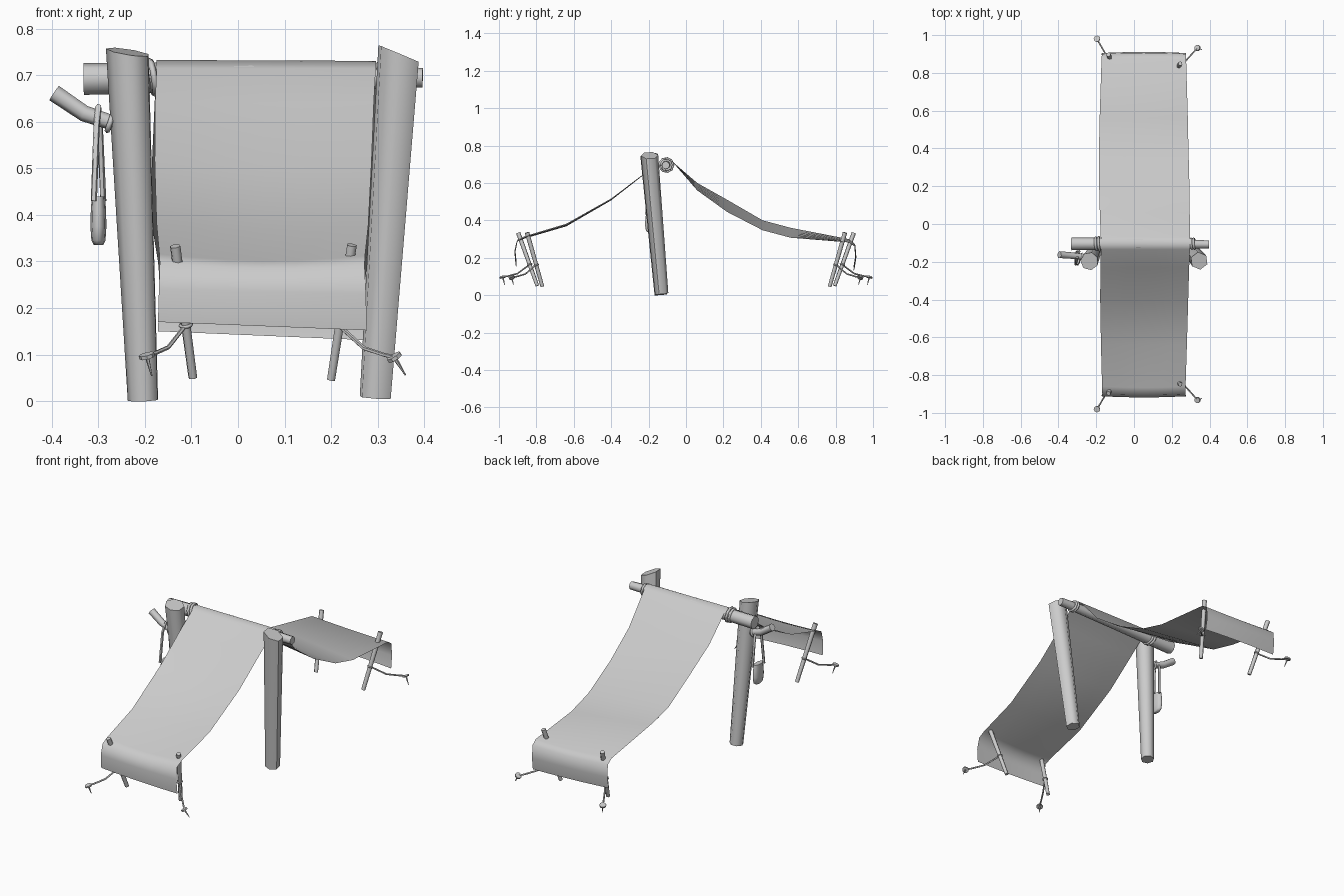
import bpy, bmesh, math
from mathutils import Vector

cube = bpy.data.objects.get("Cube")
if cube:
    bpy.data.objects.remove(cube, do_unlink=True)

GREY = (0.6, 0.6, 0.6, 1)
mat = bpy.data.materials.new("plain grey")
mat.use_nodes = True
mat.diffuse_color = GREY
mat.node_tree.nodes["Principled BSDF"].inputs["Base Color"].default_value = GREY


def finish(name, bm, angle=40):
    """Turn a bmesh into a shaded, coloured object."""
    mesh = bpy.data.meshes.new(name)
    bm.to_mesh(mesh)
    bm.free()
    obj = bpy.data.objects.new(name, mesh)
    bpy.context.collection.objects.link(obj)
    mesh.materials.append(mat)
    bpy.ops.object.select_all(action='DESELECT')
    bpy.context.view_layer.objects.active = obj
    obj.select_set(True)
    bpy.ops.object.shade_smooth_by_angle(angle=math.radians(angle))
    return obj


def tube(name, path, radii, sides=7, squash=1.0, tilt=(0, 0), angle=60):
    """Loft rings along a path; tilt slants the last ring by x and y."""
    pts = [Vector(p) for p in path]
    if not isinstance(radii, (list, tuple)):
        radii = [radii] * len(pts)
    bm = bmesh.new()
    rings = []
    for i, (p, r) in enumerate(zip(pts, radii)):
        along = pts[min(i + 1, len(pts) - 1)] - pts[max(i - 1, 0)]
        turn = along.to_track_quat('Z', 'Y')
        ring = []
        for k in range(sides):
            a = math.tau * k / sides
            off = turn @ Vector((r * math.cos(a), r * math.sin(a), 0))
            off.x *= squash
            if i == len(pts) - 1:
                off.z += tilt[0] * off.x + tilt[1] * off.y
            ring.append(bm.verts.new(p + off))
        rings.append(ring)
    for a, b in zip(rings, rings[1:]):
        for k in range(sides):
            n = (k + 1) % sides
            bm.faces.new((a[k], a[n], b[n], b[k]))
    bm.faces.new(rings[0][::-1])
    bm.faces.new(rings[-1])
    bmesh.ops.recalc_face_normals(bm, faces=bm.faces)
    return finish(name, bm, angle)


def rope_ring(name, centre, axis, radius, thick, sides=9):
    """A closed loop of rope around an axis."""
    turn = Vector(axis).to_track_quat('Z', 'Y')
    bm = bmesh.new()
    grid = []
    for i in range(sides):
        a = math.tau * i / sides
        row = []
        for k in range(5):
            b = math.tau * k / 5
            r = radius + thick * math.cos(b)
            v = Vector((r * math.cos(a), r * math.sin(a), thick * math.sin(b)))
            row.append(bm.verts.new(Vector(centre) + turn @ v))
        grid.append(row)
    for i in range(sides):
        a, b = grid[i], grid[(i + 1) % sides]
        for k in range(5):
            n = (k + 1) % 5
            bm.faces.new((a[k], b[k], b[n], a[n]))
    bmesh.ops.recalc_face_normals(bm, faces=bm.faces)
    return finish(name, bm, 80)


# Canvas rows: y, z at right edge, z at left edge, x of both edges, centre sag
rows = [
    (-0.905, 0.17, 0.152, -0.172, 0.277, 0),
    (-0.912, 0.24, 0.23, -0.17, 0.275, 0),
    (-0.90, 0.298, 0.292, -0.168, 0.272, 0.01),
    (-0.86, 0.316, 0.312, -0.169, 0.273, 0.012),
    (-0.64, 0.382, 0.378, -0.175, 0.28, 0.012),
    (-0.40, 0.517, 0.513, -0.179, 0.287, 0.008),
    (-0.23, 0.645, 0.643, -0.178, 0.292, 0.004),
    (-0.135, 0.715, 0.715, -0.175, 0.296, 0),
    (-0.105, 0.733, 0.731, -0.175, 0.297, 0),
    (-0.07, 0.712, 0.71, -0.176, 0.297, 0),
    (0.06, 0.60, 0.56, -0.181, 0.295, 0),
    (0.22, 0.51, 0.445, -0.185, 0.293, 0),
    (0.41, 0.40, 0.347, -0.185, 0.288, 0),
    (0.56, 0.36, 0.307, -0.182, 0.285, 0),
    (0.87, 0.30, 0.282, -0.172, 0.276, 0.006),
    (0.90, 0.277, 0.262, -0.17, 0.274, 0.006),
    (0.905, 0.21, 0.195, -0.17, 0.274, 0),
    (0.895, 0.15, 0.131, -0.172, 0.276, 0),
]
bm = bmesh.new()
COLS = 6
grid = []
for y, zr, zl, xr, xl, sag in rows:
    row = []
    for c in range(COLS + 1):
        t = c / COLS
        bow = 4 * t * (1 - t)
        swell = 0.006 * bow * (1 if y > 0 else -1) if abs(y) > 0.8 else 0
        row.append(bm.verts.new((xr + (xl - xr) * t, y + swell,
                                 zr + (zl - zr) * t - sag * bow)))
    grid.append(row)
for a, b in zip(grid, grid[1:]):
    for c in range(COLS):
        bm.faces.new((a[c], a[c + 1], b[c + 1], b[c]))
finish("canvas_sheet", bm, 80)

# Main posts, thicker at the slanted tops
tube("right_post", [(-0.203, -0.135, 0.002), (-0.236, -0.197, 0.75)],
     [0.034, 0.048], 7, tilt=(-0.2, 0.05))
tube("left_post", [(0.295, -0.13, 0.008), (0.345, -0.195, 0.747)],
     [0.036, 0.047], 6, tilt=(-0.35, -0.1))

# Ridge pole and its lashings
tube("ridge_pole", [(-0.332, -0.105, 0.692), (0.03, -0.105, 0.698),
                    (0.397, -0.108, 0.695)], [0.034, 0.031, 0.021], 8)
for i, (x, r) in enumerate([(-0.2, 0.034), (-0.184, 0.036),
                            (0.305, 0.027), (0.318, 0.027)]):
    rope_ring(f"ridge_lashing_{i + 1}", (x, -0.105, 0.696),
              (1, 0.1, 0.15), r, 0.007)

# Side branch with hanging pouch
tube("side_branch", [(-0.395, -0.163, 0.662), (-0.33, -0.168, 0.618),
                     (-0.24, -0.178, 0.588)], [0.019, 0.018, 0.016], 7)
rope_ring("branch_lashing", (-0.275, -0.175, 0.598), (1, 0, -0.35), 0.018, 0.006)
tube("pouch_strap", [(-0.31, -0.213, 0.43), (-0.304, -0.2, 0.59),
                     (-0.3, -0.18, 0.632), (-0.297, -0.155, 0.59),
                     (-0.29, -0.145, 0.43)], 0.007, 5)
tube("pouch", [(-0.3, -0.18, z) for z in (0.335, 0.345, 0.375, 0.41, 0.44)],
     [0.024, 0.036, 0.041, 0.039, 0.034], 10, squash=0.42)

# Corner stakes, guy ropes and pegs, alike at front and back
for end, s in (("front", -1), ("back", 1)):
    for side, top, foot, peg, lean in (
            ("right", (-0.135, 0.897, 0.333), (-0.097, 0.795, 0.05),
             (-0.196, 0.98, 0.097), -0.004),
            ("left", (0.245, 0.85, 0.335), (0.2, 0.768, 0.046),
             (0.336, 0.932, 0.094), -0.01)):
        top, foot, peg = (Vector((p[0], p[1] * s, p[2]))
                          for p in (top, foot, peg))
        name = f"{end}_{side}"
        tube(f"{name}_stake", [foot, top], [0.01, 0.012], 6)
        knot = foot.lerp(top, 0.4)
        rope_ring(f"{name}_knot", knot, top - foot, 0.012, 0.004, 7)
        bend = knot.lerp(peg, 0.45) - Vector((0, 0, 0.018))
        near = knot.lerp(peg, 0.8) - Vector((0, 0, 0.008))
        tube(f"{name}_guy_rope", [knot, bend, near, peg], 0.0045, 5)
        axis = Vector((lean, 0.004 * s, 0.016)).normalized()
        tube(f"{name}_peg_head", [peg - axis * 0.004, peg + axis * 0.004],
             0.017, 8, angle=30)
        tube(f"{name}_peg_spike", [peg - axis * 0.046, peg],
             [0.0015, 0.005], 5)
